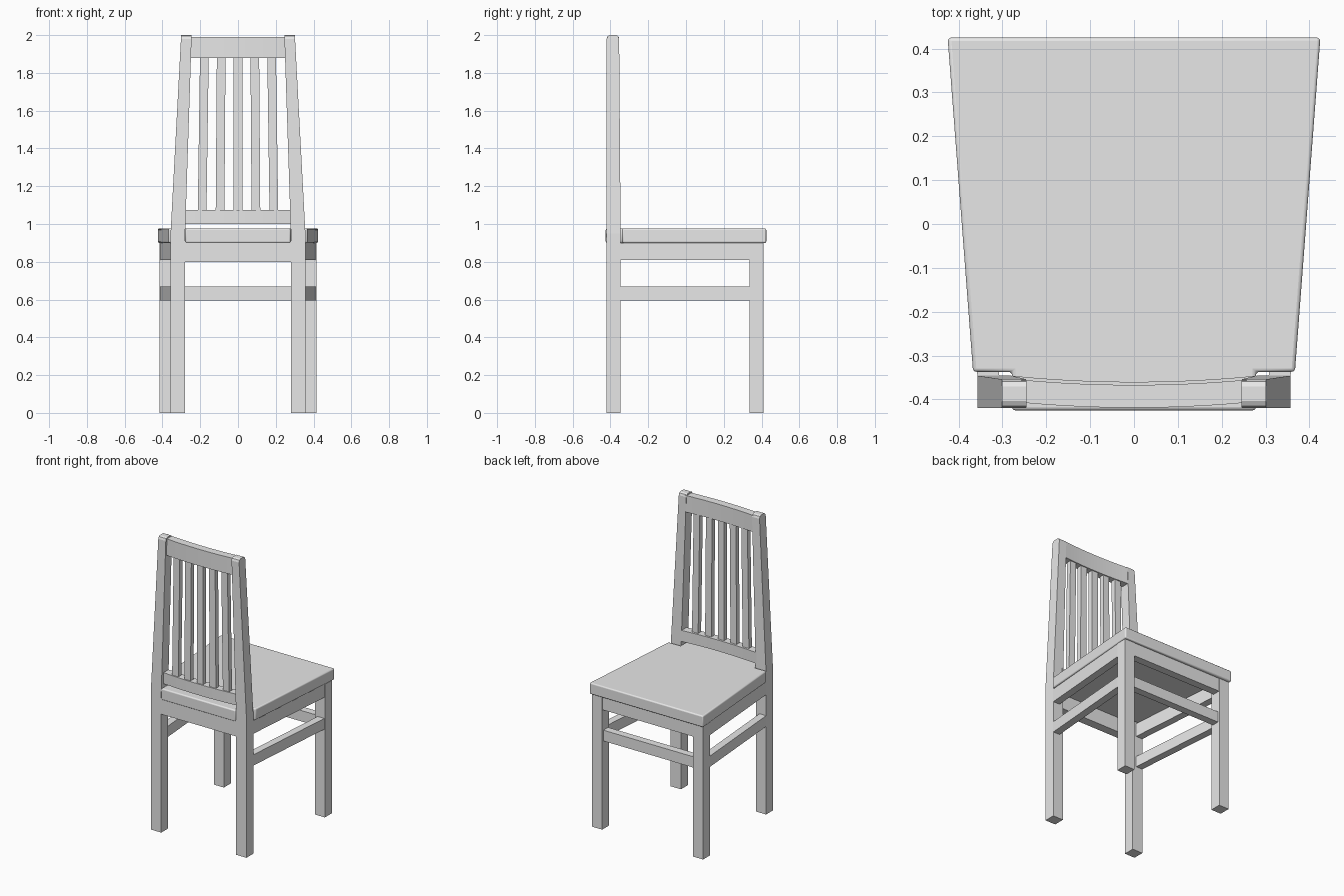
import bpy
import bmesh

cube = bpy.data.objects.get("Cube")
if cube:
    bpy.data.objects.remove(cube, do_unlink=True)

GREY = (0.8, 0.8, 0.8, 1.0)
mat = bpy.data.materials.new("plain grey")
mat.use_nodes = True
mat.diffuse_color = GREY
mat.node_tree.nodes["Principled BSDF"].inputs["Base Color"].default_value = GREY


def loft(name, rings, smooth=False, bevel=0):
    """Skin a row of matching rings and cap both ends."""
    bm = bmesh.new()
    rows = [[bm.verts.new(p) for p in ring] for ring in rings]
    for a, b in zip(rows, rows[1:]):
        for i in range(len(a)):
            j = (i + 1) % len(a)
            bm.faces.new((a[i], a[j], b[j], b[i]))
    bm.faces.new(rows[0])
    bm.faces.new(rows[-1])
    bmesh.ops.recalc_face_normals(bm, faces=bm.faces)
    mesh = bpy.data.meshes.new(name)
    bm.to_mesh(mesh)
    bm.free()
    obj = bpy.data.objects.new(name, mesh)
    bpy.context.collection.objects.link(obj)
    mesh.materials.append(mat)
    if bevel:
        mod = obj.modifiers.new("soft_edges", "BEVEL")
        mod.width = bevel
        mod.segments = 3
    if smooth:
        bpy.ops.object.select_all(action="DESELECT")
        obj.select_set(True)
        bpy.context.view_layer.objects.active = obj
        bpy.ops.object.shade_smooth_by_angle()
    return obj


def level(x0, x1, y0, y1, z):
    return [(x0, y0, z), (x1, y0, z), (x1, y1, z), (x0, y1, z)]


def across(x, y0, y1, z0, z1):
    return [(x, y0, z0), (x, y1, z0), (x, y1, z1), (x, y0, z1)]


def box(name, x0, x1, y0, y1, z0, z1):
    return loft(name, [level(x0, x1, y0, y1, z) for z in (z0, z1)])


def bow(x):
    """Backward curve of the backrest, strongest in the middle."""
    return -0.014 * (1 - (x / 0.28) ** 2)


# Seat board: wide at the front, with a tongue between the back posts
half = [(0.425, 0.425), (0.367, -0.337), (0.278, -0.337), (0.278, -0.425)]
outline = half + [(-x, y) for x, y in reversed(half)]
loft("seat", [[(x, y, z) for x, y in outline] for z in (0.90, 0.977)],
     smooth=True, bevel=0.008)

for side, s in (("left", 1), ("right", -1)):
    # Back post: straight leg, then leaning inward to a rounded top
    post = []
    for z, inner, outer, front, round_off in (
            (0, 0.28, 0.357, -0.346, 0), (0.95, 0.28, 0.357, -0.346, 0),
            (1.98, 0.246, 0.302, -0.354, 0), (1.994, 0.245, 0.301, -0.354, 0.005),
            (2.0, 0.245, 0.301, -0.354, 0.016)):
        post.append(level(s * inner, s * outer, -0.42 + round_off, front - round_off, z))
    loft("back_post_" + side, post)

    box("front_leg_" + side, s * 0.34, s * 0.415, 0.335, 0.41, 0, 0.90)

    # Splayed side rails
    for name, z0, z1, thick in (("side_apron_", 0.81, 0.90, 0.05),
                                ("side_stretcher_", 0.595, 0.668, 0.05)):
        loft(name + side, [
            [(s * (x - thick), y, z0), (s * x, y, z0), (s * x, y, z1), (s * (x - thick), y, z1)]
            for x, y in ((0.356, -0.36), (0.413, 0.36))])

# Front and back rails
box("front_apron", -0.35, 0.35, 0.355, 0.408, 0.81, 0.90)
box("front_stretcher", -0.35, 0.35, 0.348, 0.398, 0.595, 0.668)
box("back_apron", -0.29, 0.29, -0.42, -0.36, 0.80, 0.91)

# Bowed backrest rails
STEPS = 12
for name, width, back, front, z0, z1 in (
        ("top_rail", 0.256, -0.405, -0.353, 1.878, 1.99),
        ("lower_rail", 0.285, -0.400, -0.346, 1.0, 1.075)):
    rings = []
    for i in range(STEPS + 1):
        x = width * (2 * i / STEPS - 1)
        rings.append(across(x, back + bow(x), front + bow(x), z0, z1))
    loft(name, rings, smooth=True)

# Slats fanning out slightly toward the seat
for i in range(-2, 3):
    rings = []
    for z, spread in ((1.06, 0.095), (1.89, 0.089)):
        x = i * spread
        y = -0.376 + bow(x)
        rings.append(level(x - 0.023, x + 0.023, y - 0.016, y + 0.016, z))
    loft("back_slat_%d" % (i + 3), rings)
